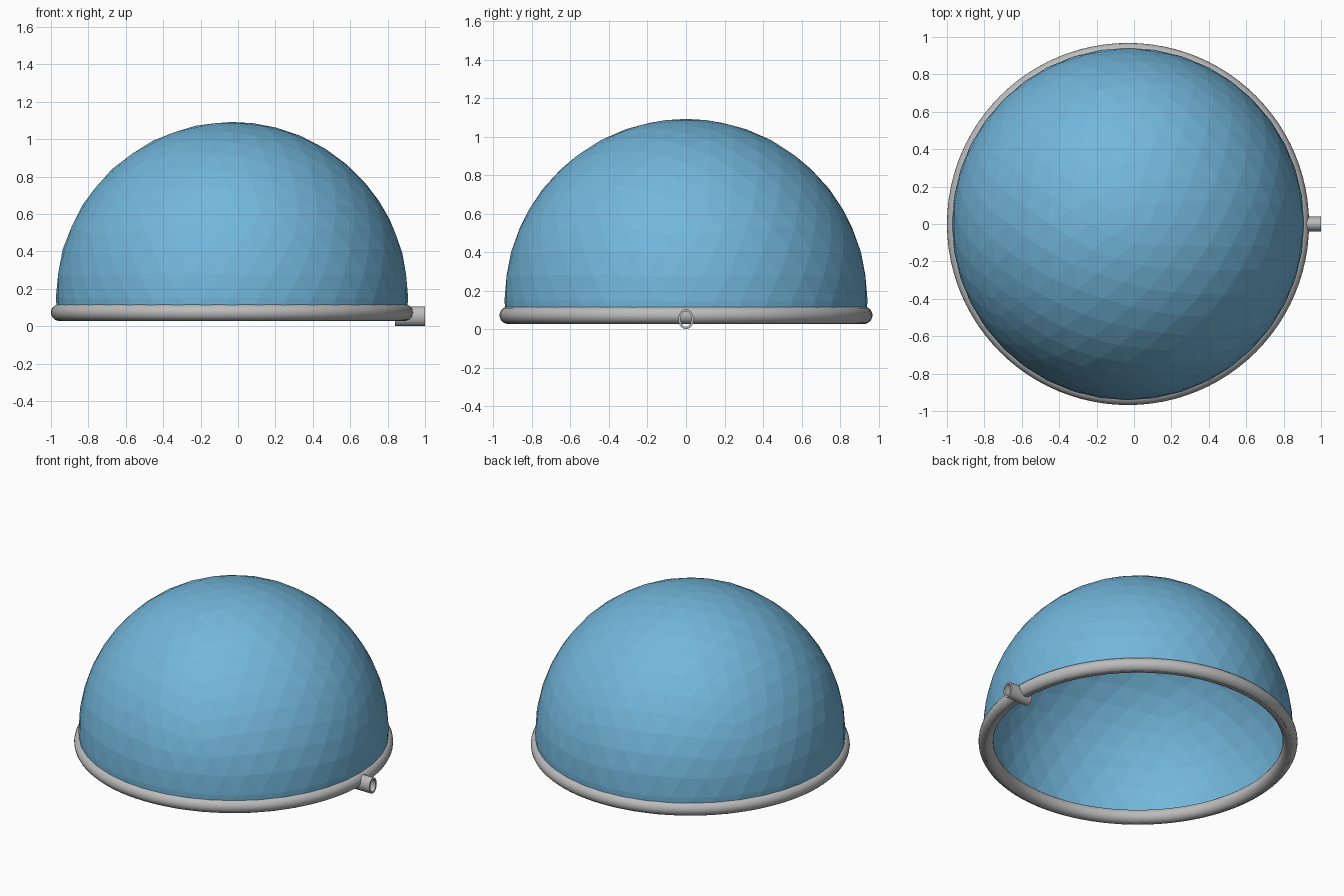
import bpy, bmesh, math
from mathutils import Vector

if "Cube" in bpy.data.objects:
    bpy.data.objects.remove(bpy.data.objects["Cube"])

CX = -0.032  # dome axis; the outlet pushes it off centre


def material(name, color):
    m = bpy.data.materials.new(name)
    m.diffuse_color = (*color, 1)
    m.use_nodes = True
    m.node_tree.nodes["Principled BSDF"].inputs["Base Color"].default_value = m.diffuse_color
    return m


blue = material("dome blue", (0.17, 0.47, 0.71))
grey = material("pipe grey", (0.50, 0.50, 0.50))


def add_object(name, bm, mat, smooth=False):
    me = bpy.data.meshes.new(name)
    bm.to_mesh(me)
    bm.free()
    ob = bpy.data.objects.new(name, me)
    bpy.context.collection.objects.link(ob)
    me.materials.append(mat)
    for p in me.polygons:
        p.use_smooth = smooth
    return ob


# Faceted open dome: geodesic sphere cut just below its equator
bm = bmesh.new()
bmesh.ops.create_icosphere(bm, subdivisions=4, radius=0.942)
bmesh.ops.translate(bm, verts=bm.verts, vec=(CX, 0, 0.15))
bmesh.ops.bisect_plane(bm, geom=bm.verts[:] + bm.edges[:] + bm.faces[:],
                       plane_co=(0, 0, 0.028), plane_no=(0, 0, 1),
                       clear_inner=True)
add_object("dome", bm, blue)

# Tubular ring around the rim
bpy.ops.mesh.primitive_torus_add(major_radius=0.923, minor_radius=0.045,
                                 major_segments=96, minor_segments=20,
                                 location=(CX, 0, 0.073))
ring = bpy.context.object
ring.name = "rim_tube"
ring.data.materials.append(grey)
bpy.ops.object.shade_smooth_by_angle(angle=math.radians(40))

# Short oval outlet pipe, hollow through
bm = bmesh.new()
N = 28
x0, x1 = 0.84, 1.0
wide, tall, wall = 0.040, 0.052, 0.012


def loop(x, inset):
    return [bm.verts.new(Vector((x, (wide - inset) * math.cos(a),
                                 0.053 + (tall - inset) * math.sin(a))))
            for a in (2 * math.pi * i / N for i in range(N))]


loops = [loop(x0, 0), loop(x1, 0), loop(x1, wall), loop(x0, wall)]
for a, b in zip(loops, loops[1:] + loops[:1]):
    for i in range(N):
        j = (i + 1) % N
        bm.faces.new((a[i], a[j], b[j], b[i]))
bmesh.ops.recalc_face_normals(bm, faces=bm.faces)
pipe = add_object("outlet_pipe", bm, grey)
bpy.ops.object.select_all(action='DESELECT')
pipe.select_set(True)
bpy.context.view_layer.objects.active = pipe
bpy.ops.object.shade_smooth_by_angle(angle=math.radians(40))
